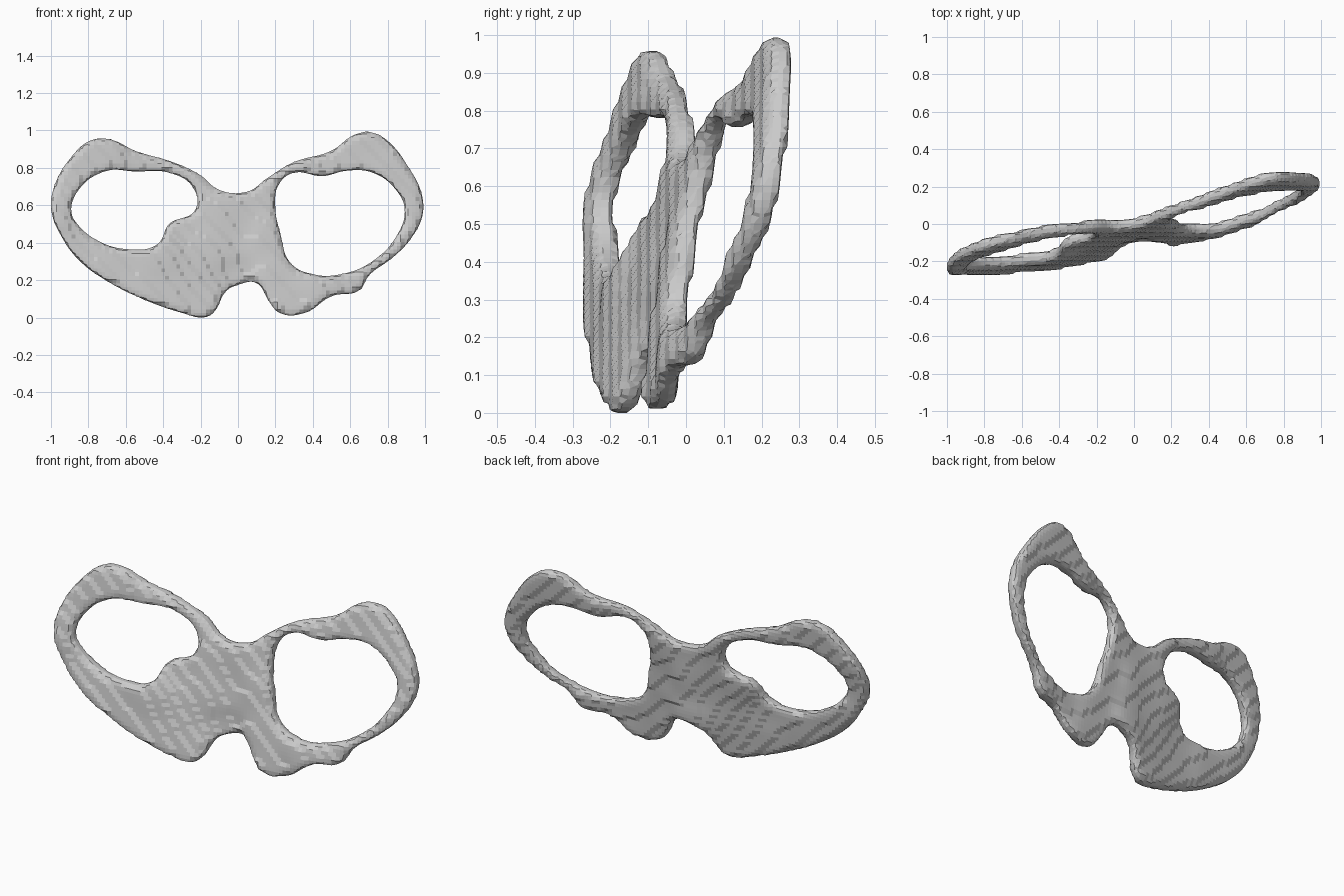
import bpy, bmesh

if "Cube" in bpy.data.objects:
    bpy.data.objects.remove(bpy.data.objects["Cube"])

# Front-view profiles as (x, z)
outline = [(-1, .58), (-.98, .72), (-.88, .88), (-.79, .955), (-.68, .96), (-.55, .9), (-.35, .84),
           (-.2, .77), (-.1, .69), (.06, .685), (.15, .75), (.3, .84), (.5, .9), (.62, .985),
           (.7, 1), (.78, .97), (.92, .8), (.98, .68), (.99, .56), (.92, .42), (.82, .32),
           (.7, .23), (.65, .15), (.5, .12), (.36, .03), (.22, .03), (.16, .1), (.1, .19),
           (0, .18), (-.06, .15), (-.13, .03), (-.18, .005), (-.3, .03), (-.5, .1), (-.7, .2),
           (-.85, .31), (-.94, .43)]
left_hole = [(-.89, .57), (-.85, .69), (-.7, .79), (-.55, .785), (-.37, .78), (-.24, .7), (-.23, .58),
             (-.37, .51), (-.43, .4), (-.6, .375), (-.75, .42), (-.86, .51)]
right_hole = [(.2, .6), (.22, .72), (.3, .78), (.45, .76), (.58, .79), (.72, .78), (.85, .68),
              (.89, .58), (.85, .45), (.72, .31), (.55, .24), (.4, .24), (.28, .3), (.23, .45)]

# Depth samples (x, z, y) that warp the sheet
depth = [(-.2, .74, -.01), (-.5, .83, -.05), (-.72, .9, -.1), (-.9, .76, -.165), (-.96, .58, -.23),
         (-.87, .38, -.235), (-.65, .25, -.22), (-.4, .12, -.2), (-.18, .03, -.165), (-.42, .35, -.17),
         (-.28, .5, -.08), (-.12, .4, -.075), (0, .22, -.06), (0, .45, -.03), (0, .66, 0),
         (.15, .45, -.02), (.15, .7, .045), (.3, .8, .1), (.5, .85, .17), (.7, .93, .228),
         (.88, .77, .23), (.96, .57, .205), (.83, .38, .125), (.65, .2, .03), (.45, .16, -.035),
         (.28, .06, -.07), (.2, .25, -.05)]


def sheet_y(x, z):
    plane = lambda a, b: .22 * a + .2 * (b - .5)
    total = weight = 0
    for a, b, y in depth:
        w = 1 / ((x - a) ** 2 + (z - b) ** 2 + .004) ** 1.7
        total += w * (y - plane(a, b))
        weight += w
    return plane(x, z) + total / weight


# Flat rounded plate with two openings
curve = bpy.data.curves.new("plate_profile", 'CURVE')
curve.dimensions, curve.fill_mode = '2D', 'BOTH'
curve.resolution_u = 5
curve.extrude, curve.bevel_depth, curve.bevel_resolution = .008, .027, 2
curve.offset = -.027
for loop in (outline, left_hole, right_hole):
    s = curve.splines.new('BEZIER')
    s.bezier_points.add(len(loop) - 1)
    s.use_cyclic_u = True
    for p, (x, z) in zip(s.bezier_points, loop):
        p.co = (x, z, 0)
        p.handle_left_type = p.handle_right_type = 'AUTO'
helper = bpy.data.objects.new("plate_helper", curve)
bpy.context.collection.objects.link(helper)
bpy.context.view_layer.update()
mesh = bpy.data.meshes.new_from_object(helper.evaluated_get(bpy.context.evaluated_depsgraph_get()))
bpy.data.objects.remove(helper)
bm = bmesh.new()
bm.from_mesh(mesh)
bmesh.ops.remove_doubles(bm, verts=bm.verts, dist=.0005)
bm.to_mesh(mesh)
bm.free()

# Even voxel surface, so the sheet can bend
plate = bpy.data.objects.new("pelvic_ring_plate", mesh)
bpy.context.collection.objects.link(plate)
mod = plate.modifiers.new("voxels", 'REMESH')
mod.mode, mod.voxel_size = 'VOXEL', .02
bpy.context.view_layer.objects.active = plate
plate.select_set(True)
bpy.ops.object.modifier_apply(modifier=mod.name)

# Stand the plate up, twist it front to back, with faint scan-like steps in depth
step = .025
for v in plate.data.vertices:
    x, z, t = v.co
    y = sheet_y(x, z) - t
    v.co = (x, .6 * y + .4 * step * round(y / step), z)
low = min(v.co.z for v in plate.data.vertices)
for v in plate.data.vertices:
    v.co.z -= low
bpy.ops.object.shade_flat()
